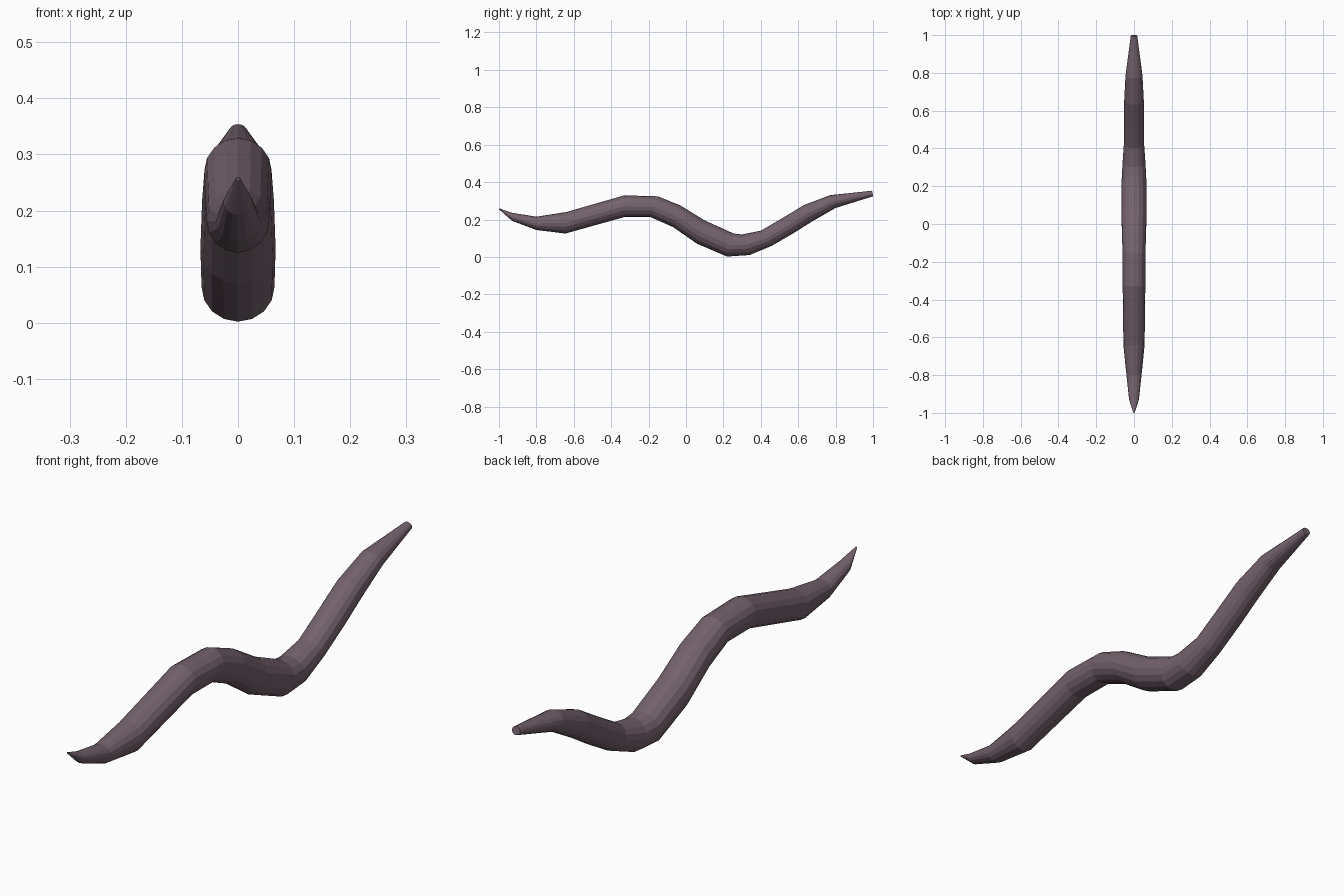
import bpy, bmesh, math
from mathutils import Vector

cube = bpy.data.objects.get("Cube")
if cube:
    bpy.data.objects.remove(cube, do_unlink=True)

SIDES = 16

# Body rings from head to tail: back (y, z), belly (y, z), half width
rings = [
    ((-1.0, .26), (-.998, .253), .004),
    ((-.93, .236), (-.93, .193), .026),
    ((-.80, .215), (-.80, .144), .04),
    ((-.64, .24), (-.645, .125), .056),
    ((-.33, .329), (-.33, .213), .06),
    ((-.15, .324), (-.19, .213), .06),
    ((-.03, .275), (-.07, .16), .064),
    ((.10, .195), (.06, .07), .067),
    ((.255, .125), (.22, .002), .065),
    ((.30, .12), (.34, .01), .061),
    ((.40, .14), (.46, .06), .053),
    ((.52, .21), (.58, .13), .053),
    ((.63, .277), (.675, .19), .052),
    ((.77, .33), (.80, .262), .045),
    ((.995, .354), (1.0, .324), .017),
]

skin = bpy.data.materials.new("dusky mauve skin")
skin.use_nodes = True
color = (.175, .121, .153, 1)
skin.diffuse_color = color
skin.node_tree.nodes["Principled BSDF"].inputs["Base Color"].default_value = color

# Loft the rings into one tapering body, capped at both ends
bm = bmesh.new()
loops = []
for back, belly, width in rings:
    top, bottom = Vector((0, *back)), Vector((0, *belly))
    center, up = (top + bottom) / 2, (top - bottom) / 2
    side = Vector((width, 0, 0))
    angles = [math.tau * i / SIDES for i in range(SIDES)]
    loops.append([bm.verts.new(center + up * math.cos(a) + side * math.sin(a))
                  for a in angles])
for a, b in zip(loops, loops[1:]):
    for i in range(SIDES):
        j = (i + 1) % SIDES
        bm.faces.new((a[i], a[j], b[j], b[i]))
bm.faces.new(loops[0])
bm.faces.new(loops[-1])
bmesh.ops.recalc_face_normals(bm, faces=bm.faces)

mesh = bpy.data.meshes.new("worm_body")
bm.to_mesh(mesh)
bm.free()
mesh.materials.append(skin)
body = bpy.data.objects.new("worm_body", mesh)
bpy.context.collection.objects.link(body)
